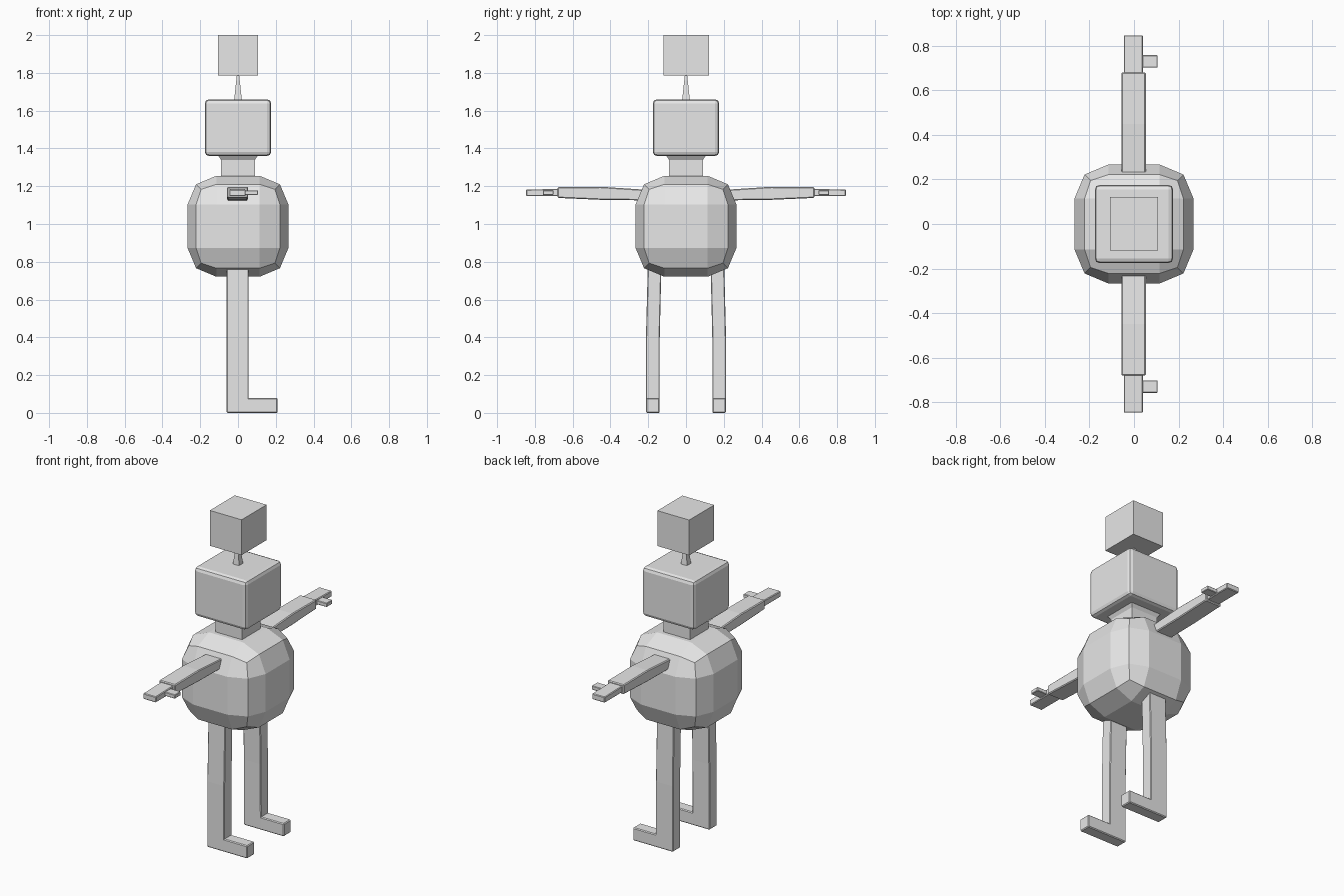
import bpy, bmesh

if "Cube" in bpy.data.objects:
    bpy.data.objects.remove(bpy.data.objects["Cube"])

grey = bpy.data.materials.new("grey")
grey.diffuse_color = (0.8, 0.8, 0.8, 1)
grey.use_nodes = True
grey.node_tree.nodes["Principled BSDF"].inputs["Base Color"].default_value = grey.diffuse_color


def finish(name, bm, bevel=0.0, segments=1):
    bmesh.ops.recalc_face_normals(bm, faces=bm.faces)
    mesh = bpy.data.meshes.new(name)
    bm.to_mesh(mesh)
    bm.free()
    mesh.materials.append(grey)
    ob = bpy.data.objects.new(name, mesh)
    bpy.context.collection.objects.link(ob)
    if bevel:
        mod = ob.modifiers.new("bevel", 'BEVEL')
        mod.width, mod.segments = bevel, segments
    return ob


def loft(name, rings, bevel=0.0, segments=1):
    """Skin a list of four-cornered rings and cap both ends."""
    bm = bmesh.new()
    loops = [[bm.verts.new(p) for p in ring] for ring in rings]
    for a, b in zip(loops, loops[1:]):
        for i in range(4):
            j = (i + 1) % 4
            bm.faces.new((a[i], a[j], b[j], b[i]))
    bm.faces.new(loops[0])
    bm.faces.new(loops[-1])
    return finish(name, bm, bevel, segments)


def ring_z(x0, x1, y0, y1, z):
    return [(x0, y0, z), (x1, y0, z), (x1, y1, z), (x0, y1, z)]


def ring_y(x0, x1, z0, z1, y):
    return [(x0, y, z0), (x1, y, z0), (x1, y, z1), (x0, y, z1)]


def square(r, z):
    return ring_z(-r, r, -r, r, z)


# Body: cube cut in thirds and puffed out towards a ball
bm = bmesh.new()
bmesh.ops.create_cube(bm, size=2)
bmesh.ops.subdivide_edges(bm, edges=bm.edges[:], cuts=2, use_grid_fill=True)
outer = {1: 0.267, 2: 0.222, 3: 0.195}
for v in bm.verts:
    count = sum(abs(c) > 0.9 for c in v.co)
    for i in range(3):
        size = outer[count] if abs(v.co[i]) > 0.9 else 0.115
        v.co[i] = size if v.co[i] > 0 else -size
    v.co.z += 0.988
finish("body", bm)

# Neck, head, antenna and the box on top
loft("neck", [square(0.09, 1.22), square(0.09, 1.34), square(0.11, 1.37)])
loft("head", [square(0.176, 1.36), square(0.176, 1.66)], 0.022, 2)
loft("antenna", [square(0.021, 1.65), square(0.006, 1.79)])
loft("antenna_box", [ring_z(-0.107, 0.107, -0.118, 0.122, 1.785),
                     ring_z(-0.107, 0.107, -0.118, 0.122, 2.0)])

for side, s in (("left", 1), ("right", -1)):
    # Arm, bowed slightly upwards
    loft(side + "_arm", [ring_y(-0.057, 0.053, 1.125, 1.182, s * 0.22),
                         ring_y(-0.057, 0.053, 1.128, 1.197, s * 0.45),
                         ring_y(-0.057, 0.053, 1.138, 1.195, s * 0.68)], 0.005)
    # Hand and thumb
    loft(side + "_hand", [ring_y(-0.046, 0.04, 1.147, 1.186, s * 0.67),
                          ring_y(-0.046, 0.04, 1.147, 1.182, s * 0.847)], 0.004)
    loft(side + "_thumb", [ring_y(0.03, 0.106, 1.154, 1.178, s * 0.702),
                           ring_y(0.03, 0.106, 1.154, 1.178, s * 0.758)], 0.003)
    # Leg, bowed slightly outwards, with a forward foot
    leg = []
    for z, a, b in ((0.005, 0.14, 0.212), (0.4, 0.139, 0.212), (0.79, 0.13, 0.202)):
        leg.append(ring_z(-0.06, 0.056, min(s * a, s * b), max(s * a, s * b), z))
    loft(side + "_leg", leg, 0.004)
    y0, y1 = sorted((s * 0.14, s * 0.212))
    loft(side + "_foot", [ring_z(-0.06, 0.21, y0, y1, 0.0),
                          ring_z(-0.06, 0.21, y0, y1, 0.078)], 0.005)
